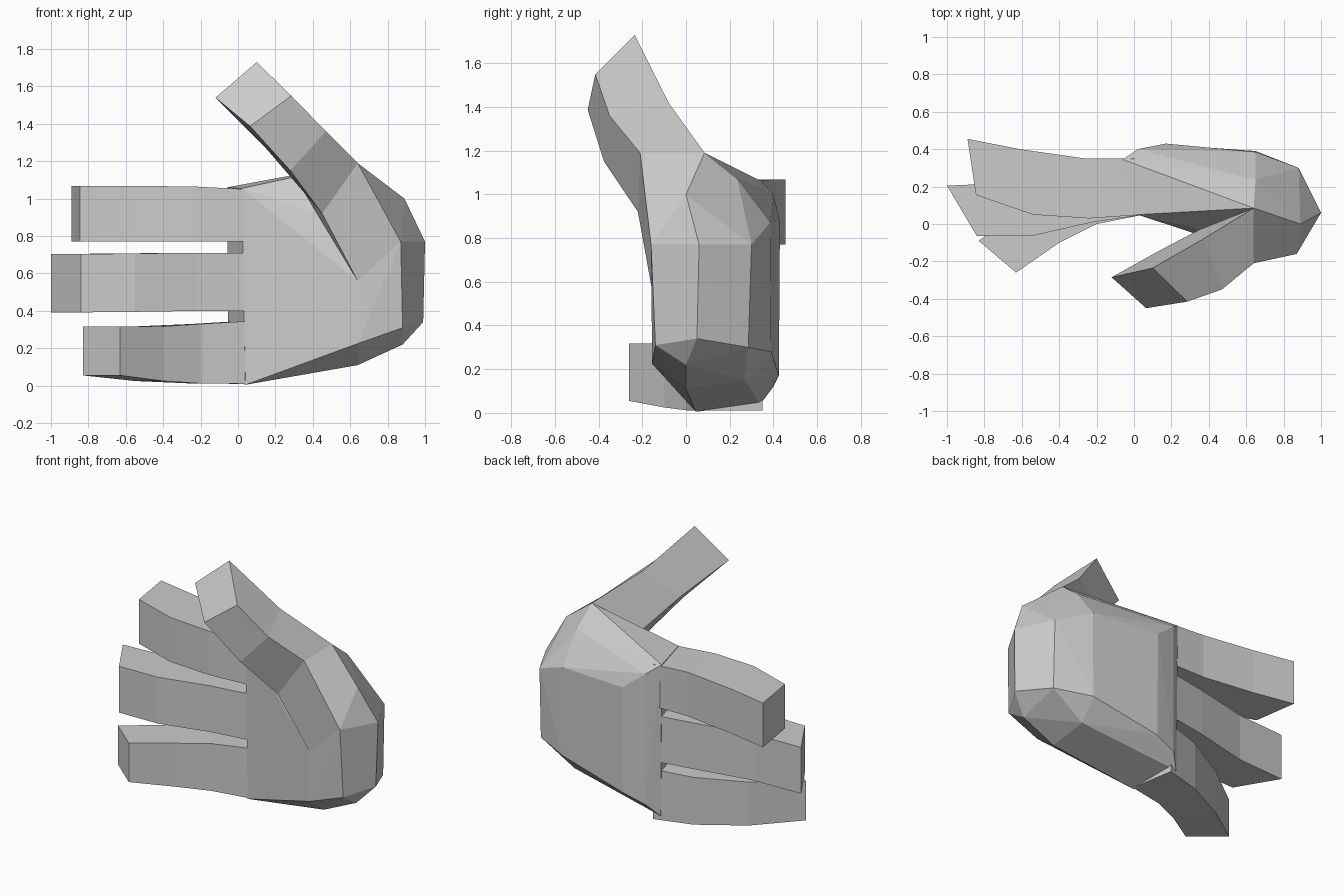
import bpy
import bmesh

old = bpy.data.objects.get("Cube")
if old:
    bpy.data.objects.remove(old, do_unlink=True)

# Single plain grey
grey = bpy.data.materials.new("plain_grey")
grey.use_nodes = True
tone = (0.6, 0.6, 0.6, 1)
grey.diffuse_color = tone
grey.node_tree.nodes["Principled BSDF"].inputs["Base Color"].default_value = tone


def finish(name, bm):
    """Turn a bmesh into a flat-shaded object."""
    bmesh.ops.recalc_face_normals(bm, faces=bm.faces[:])
    mesh = bpy.data.meshes.new(name)
    bm.to_mesh(mesh)
    bm.free()
    mesh.materials.append(grey)
    obj = bpy.data.objects.new(name, mesh)
    bpy.context.collection.objects.link(obj)
    return obj


def loft(name, rings):
    """Skin a chain of matching rings and cap both ends."""
    bm = bmesh.new()
    loops = [[bm.verts.new(p) for p in ring] for ring in rings]
    for a, b in zip(loops, loops[1:]):
        for i in range(len(a)):
            j = (i + 1) % len(a)
            bm.faces.new((a[i], a[j], b[j], b[i]))
    bm.faces.new(loops[0])
    bm.faces.new(loops[-1])
    return finish(name, bm)


def hull(name, points):
    """Wrap points in a convex faceted shell."""
    bm = bmesh.new()
    for p in points:
        bm.verts.new(p)
    result = bmesh.ops.convex_hull(bm, input=bm.verts[:])
    spare = [v for v in result["geom_interior"] if isinstance(v, bmesh.types.BMVert)]
    bmesh.ops.delete(bm, geom=spare, context="VERTS")
    bmesh.ops.dissolve_limit(bm, angle_limit=0.03, verts=bm.verts[:], edges=bm.edges[:])
    return finish(name, bm)


def finger(name, stations):
    """Each station: front edge (x, y), back edge (x, y), bottom and top height."""
    rings = []
    for (fx, fy), (bx, by), low, high in stations:
        rings.append([(fx, fy, low), (fx, fy, high), (bx, by, high), (bx, by, low)])
    loft(name, rings)


# Palm: knuckle side, front pad, heel and back of the hand
knuckles = [(0.02, 0.05, 1.055), (0.04, 0.045, 0.005),
            (-0.06, 0.345, 1.06), (-0.05, 0.34, 0.04)]
pad = [(0.64, -0.155, 0.56), (0.64, -0.155, 0.225), (0.87, -0.16, 0.77),
       (0.88, -0.14, 0.31), (0.64, 0, 0.11), (0.88, 0, 0.22)]
heel = [(1, 0.06, 0.77), (0.99, 0.05, 0.34), (0.89, 0, 1), (0.64, 0.085, 1.19)]
back = [(0.88, 0.3, 0.77), (0.88, 0.285, 0.3), (0.65, 0.385, 0.87),
        (0.65, 0.39, 0.28), (0.65, 0.235, 1.07), (0.64, 0.27, 0.15),
        (0.17, 0.43, 0.88), (0.17, 0.425, 0.17), (0.02, 0.4, 1), (0.02, 0.4, 0.12)]
hull("palm", knuckles + pad + heel + back)

# Three fingers, from knuckle to tip
root_front, root_back = (0.05, 0.05), (0, 0.35)
finger("upper_finger", [
    (root_front, root_back, 0.77, 1.05),
    ((-0.24, 0.03), (-0.26, 0.35), 0.77, 1.065),
    ((-0.54, 0.05), (-0.61, 0.4), 0.77, 1.068),
    ((-0.845, 0.155), (-0.89, 0.455), 0.77, 1.068)])
finger("middle_finger", [
    (root_front, root_back, 0.4, 0.71),
    ((-0.22, 0.01), (-0.29, 0.3), 0.4, 0.71),
    ((-0.55, -0.065), (-0.66, 0.22), 0.395, 0.707),
    ((-0.84, -0.065), (-1, 0.205), 0.392, 0.703)])
finger("lower_finger", [
    (root_front, root_back, 0.01, 0.345),
    ((-0.2, 0.0), (-0.25, 0.28), 0.012, 0.33),
    ((-0.4, -0.1), (-0.55, 0.12), 0.025, 0.317),
    ((-0.63, -0.26), (-0.83, -0.09), 0.055, 0.317)])

# Thumb: ring order is outer front, outer back, inner back, inner front
loft("thumb", [
    [(0.285, -0.415, 1.55), (0.1, -0.235, 1.73), (-0.12, -0.285, 1.54), (0.065, -0.45, 1.387)],
    [(0.47, -0.35, 1.36), (0.37, -0.08, 1.42), (0.14, -0.14, 1.28), (0.28, -0.375, 1.15)],
    [(0.64, -0.21, 1.19), (0.64, 0.085, 1.19), (0.35, -0.03, 1.04), (0.45, -0.22, 0.92)],
    [(0.87, -0.16, 0.77), (0.89, 0, 1), (0.62, -0.08, 0.7), (0.64, -0.155, 0.56)]])
